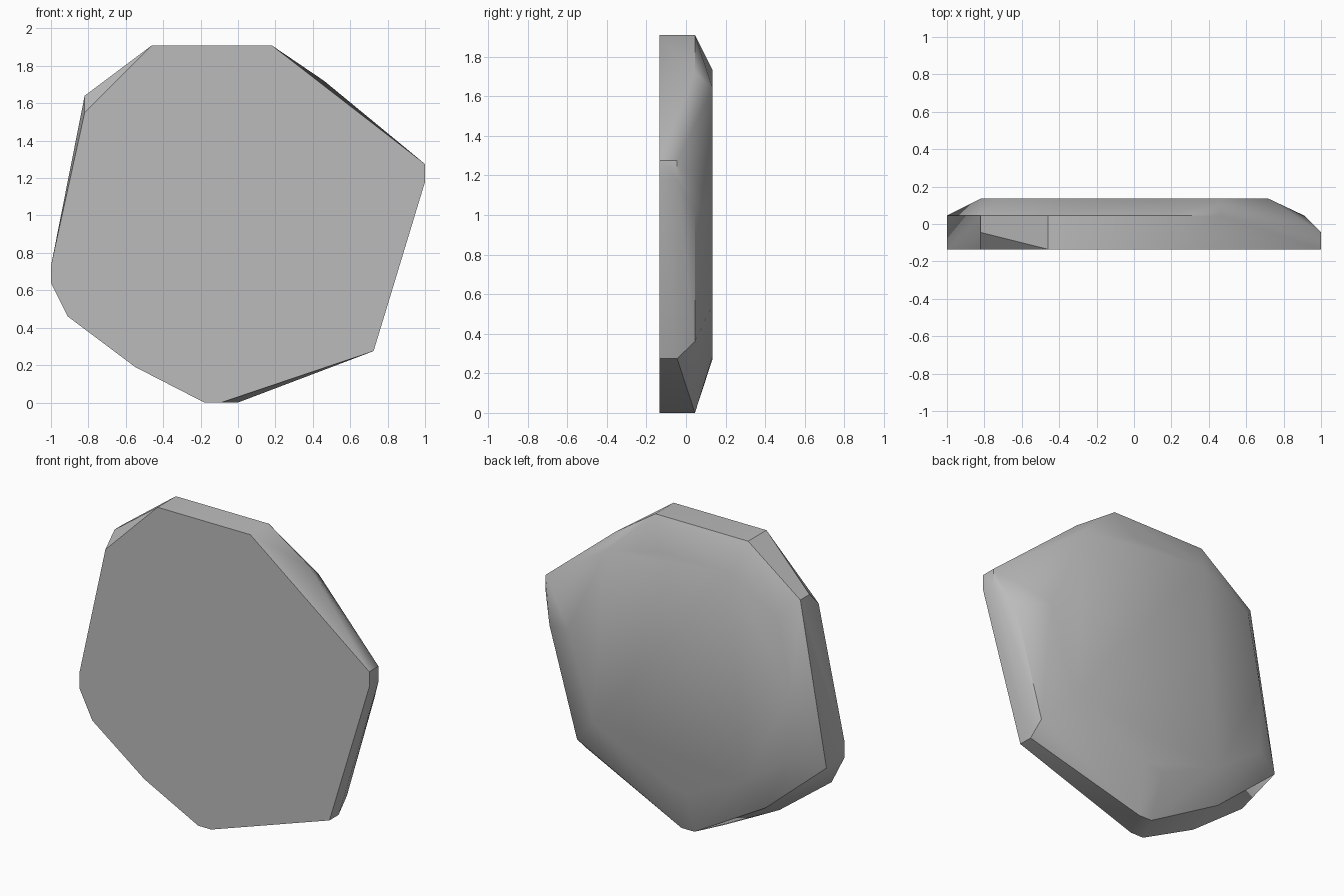
import bpy
import bmesh

# Remove the default cube only
cube = bpy.data.objects.get("Cube")
if cube:
    bpy.data.objects.remove(cube, do_unlink=True)

# Single stone colour
stone = bpy.data.materials.new("grey stone")
stone.use_nodes = True
grey = (0.5, 0.5, 0.5, 1)
stone.diffuse_color = grey
stone.node_tree.nodes["Principled BSDF"].inputs["Base Color"].default_value = grey

# Outlines as (x, z), grouped by depth from the flat front to the back
FRONT, NOTCH, RIM, BACK = -0.135, -0.045, 0.045, 0.135
outlines = {
    FRONT: [(-.46, 1.91), (.18, 1.91), (1, 1.275), (1, 1.18), (.725, .275),
            (-.09, 0), (-.18, 0), (-.55, .19), (-.91, .46), (-1, .64),
            (-1, .73), (-.82, 1.55)],
    NOTCH: [(-.82, 1.64), (1, 1.275), (1, 1.18), (.725, .275)],
    RIM: [(-.46, 1.91), (.18, 1.91), (.46, 1.72), (.91, 1.02), (.72, .36),
          (0, 0), (-.09, 0), (-.58, .28), (-1, .64), (-.82, 1.64)],
    BACK: [(-.4, 1.73), (.1, 1.73), (.46, 1.64), (.72, 1.08), (.55, .55),
           (.02, .29), (-.1, .275), (-.5, .46), (-.82, .68), (-.82, 1.08),
           (-.73, 1.54)],
}

# Wrap the outlines into one faceted slab
bm = bmesh.new()
for depth, outline in outlines.items():
    for x, z in outline:
        bm.verts.new((x, depth, z))
hull = bmesh.ops.convex_hull(bm, input=bm.verts[:])
loose = [v for v in bm.verts if not v.link_faces]
bmesh.ops.delete(bm, geom=loose, context='VERTS')
bmesh.ops.dissolve_limit(bm, angle_limit=0.01, verts=bm.verts[:], edges=bm.edges[:])
bmesh.ops.recalc_face_normals(bm, faces=bm.faces[:])

mesh = bpy.data.meshes.new("flat_stone")
bm.to_mesh(mesh)
bm.free()
mesh.materials.append(stone)
slab = bpy.data.objects.new("flat_stone", mesh)
bpy.context.collection.objects.link(slab)

# Soften the shallow bevels, keep the rim crisp
bpy.ops.object.select_all(action='DESELECT')
slab.select_set(True)
bpy.context.view_layer.objects.active = slab
bpy.ops.object.shade_smooth_by_angle(angle=0.6)
